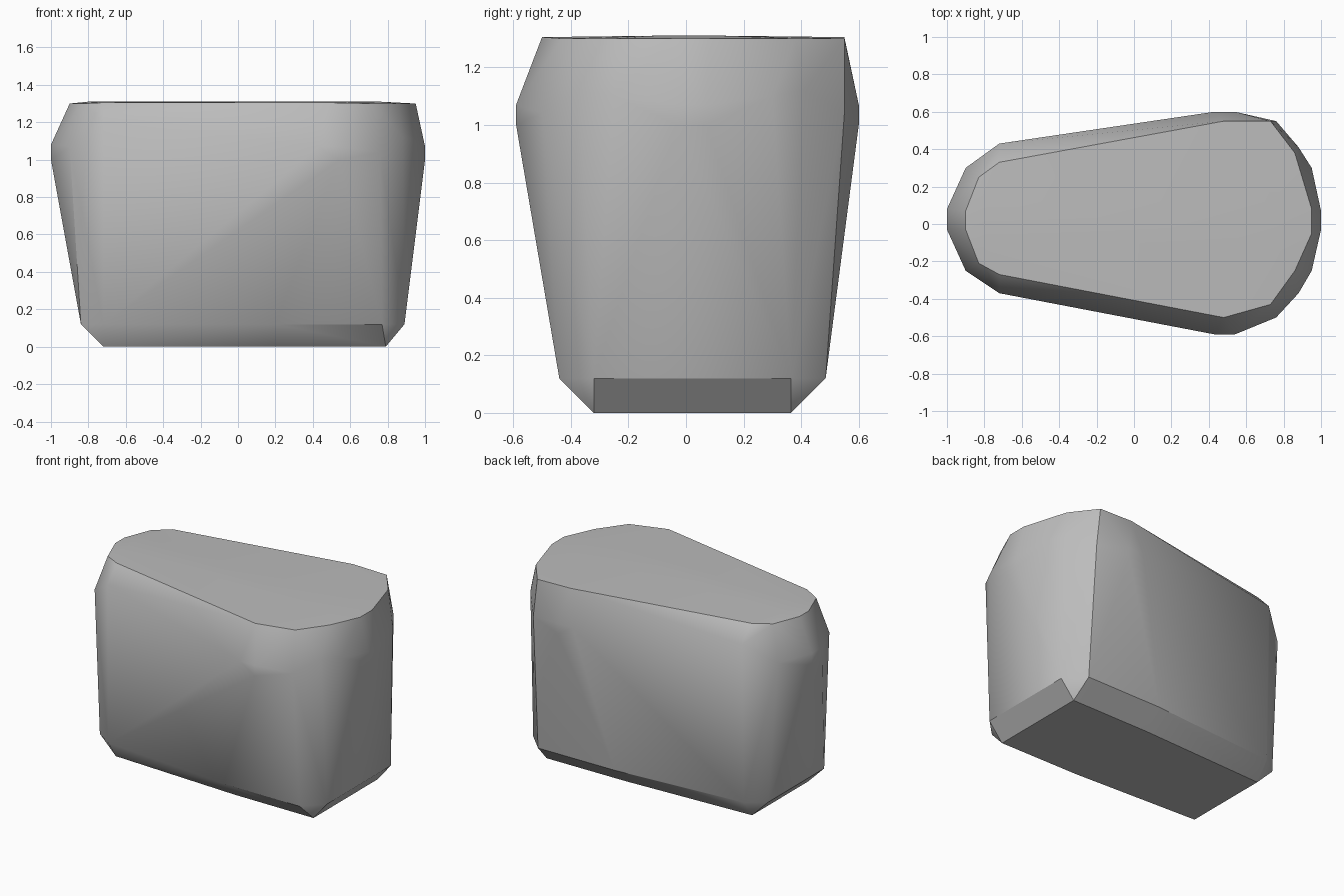
import bpy
import bmesh
import math

default_cube = bpy.data.objects.get("Cube")
if default_cube:
    bpy.data.objects.remove(default_cube, do_unlink=True)


def make_material(name, colour):
    material = bpy.data.materials.new(name)
    material.use_nodes = True
    material.diffuse_color = colour
    shader = material.node_tree.nodes["Principled BSDF"]
    shader.inputs["Base Color"].default_value = colour
    shader.inputs["Roughness"].default_value = 0.8
    return material


def add_ring(mesh, stations):
    """Each station is x, front y, back y, height."""
    for x, front, back, height in stations:
        mesh.verts.new((x, front, height))
        mesh.verts.new((x, back, height))


# Flat underside and the chamfer above it
underside = [(-.72, -.28, .32, 0), (.2, -.32, .36, 0), (.79, -.32, .365, 0)]
chamfer = [(-.84, -.28, .32, .12), (-.72, -.36, .41, .12),
           (.2, -.44, .48, .12), (.77, -.44, .485, .12),
           (.89, -.32, .365, .12)]

# Widest belt of the stone, wider toward the left end
belt = [(-1, -.03, .08, 1), (-1, -.03, .08, 1.08), (-.9, -.25, .3, 1.07),
        (-.72, -.37, .43, 1.2), (.43, -.59, .6, 1.07),
        (.54, -.59, .6, 1), (.54, -.59, .6, 1.07),
        (.76, -.5, .55, 1.04), (.88, -.37, .41, 1.12),
        (.95, -.25, .3, 1.1), (1, -.03, .07, 1), (1, -.03, .07, 1.07)]

# Rounded shoulder and flat crown
crown = [(-.9, -.03, .07, 1.3), (-.83, -.21, .25, 1.3),
         (-.72, -.27, .33, 1.305), (.48, -.5, .55, 1.305),
         (.73, -.43, .55, 1.3), (.86, -.25, .38, 1.3),
         (.95, -.05, .08, 1.3), (-.8, -.1, .12, 1.31), (.76, -.1, .12, 1.31)]

# Wrap the rings in one faceted skin
bm = bmesh.new()
for ring in (underside, chamfer, belt, crown):
    add_ring(bm, ring)
result = bmesh.ops.convex_hull(bm, input=bm.verts[:])
loose = {v for v in result["geom_interior"] + result["geom_unused"]
         if isinstance(v, bmesh.types.BMVert)}
bmesh.ops.delete(bm, geom=list(loose), context="VERTS")
bmesh.ops.recalc_face_normals(bm, faces=bm.faces[:])

mesh = bpy.data.meshes.new("stone_block")
bm.to_mesh(mesh)
bm.free()
stone = bpy.data.objects.new("stone_block", mesh)
bpy.context.collection.objects.link(stone)
mesh.materials.append(make_material("stone grey", (0.5, 0.5, 0.5, 1)))

# Soft shoulders, crisp chamfer edges
bpy.ops.object.select_all(action="DESELECT")
stone.select_set(True)
bpy.context.view_layer.objects.active = stone
bpy.ops.object.shade_smooth_by_angle(angle=math.radians(30))
